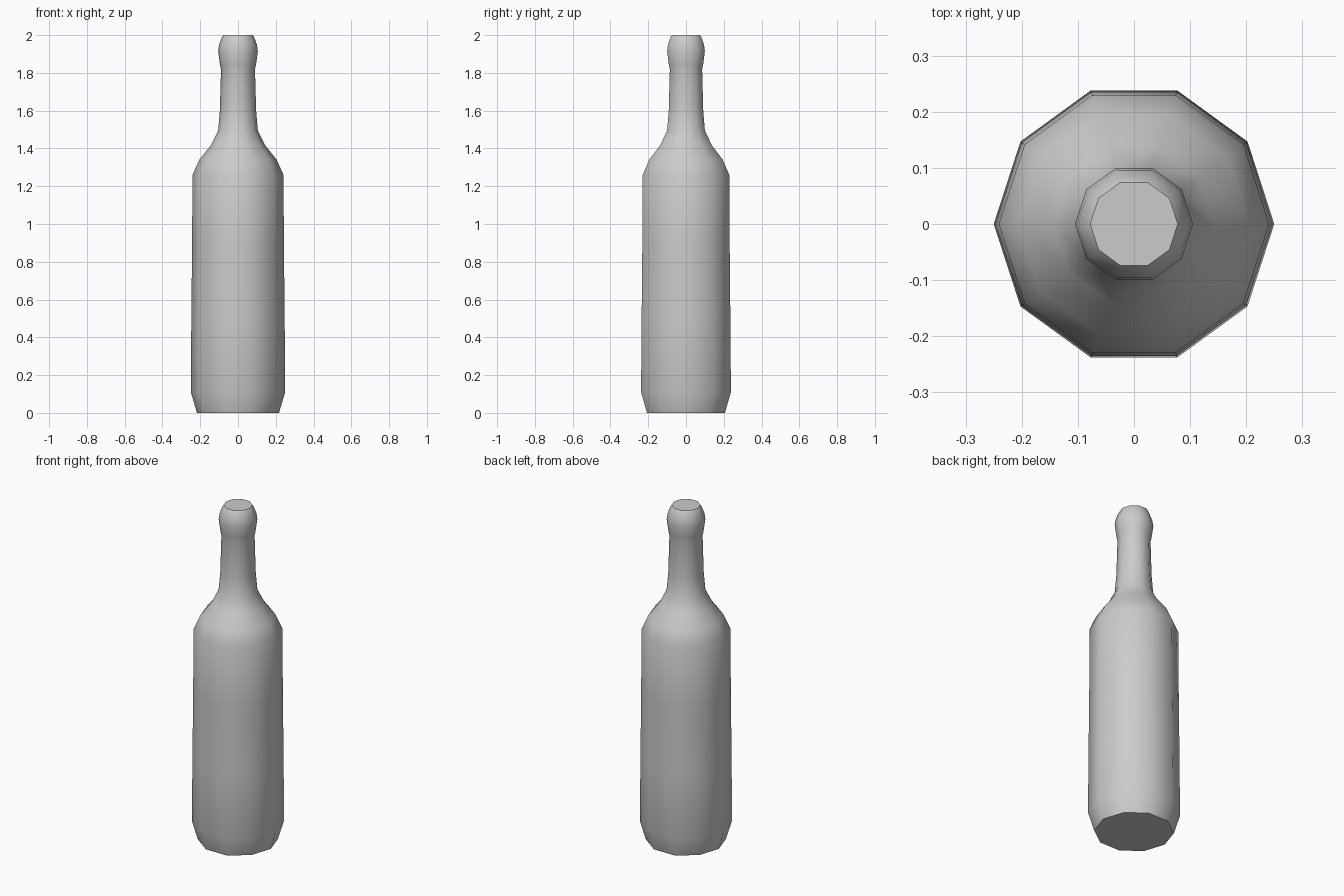
import bpy, bmesh, math

if "Cube" in bpy.data.objects:
    bpy.data.objects.remove(bpy.data.objects["Cube"])

SIDES = 10

# Bottle outline from base to lip: (radius, height)
profile = [
    (0.217, 0.0), (0.25, 0.11), (0.247, 0.50), (0.243, 0.90), (0.241, 1.26),
    (0.205, 1.34), (0.145, 1.415), (0.105, 1.495), (0.096, 1.60),
    (0.090, 1.82), (0.095, 1.84), (0.105, 1.915), (0.100, 1.95),
    (0.085, 1.99), (0.078, 2.0),
]


def lathe(name, outline, sides):
    """Revolve an outline around z and close both ends."""
    bm = bmesh.new()
    rings = []
    for r, z in outline:
        rings.append([bm.verts.new((r * math.cos(2 * math.pi * i / sides),
                                    r * math.sin(2 * math.pi * i / sides), z))
                      for i in range(sides)])
    for low, high in zip(rings, rings[1:]):
        for i in range(sides):
            j = (i + 1) % sides
            bm.faces.new((low[i], low[j], high[j], high[i]))
    bm.faces.new(rings[0][::-1])
    bm.faces.new(rings[-1])
    mesh = bpy.data.meshes.new(name)
    bm.to_mesh(mesh)
    bm.free()
    obj = bpy.data.objects.new(name, mesh)
    bpy.context.collection.objects.link(obj)
    return obj


# Bottle body, neck and lip in one piece
bottle = lathe("bottle", profile, SIDES)
bpy.context.view_layer.objects.active = bottle
bottle.select_set(True)
bpy.ops.object.shade_smooth_by_angle(angle=math.radians(48))
